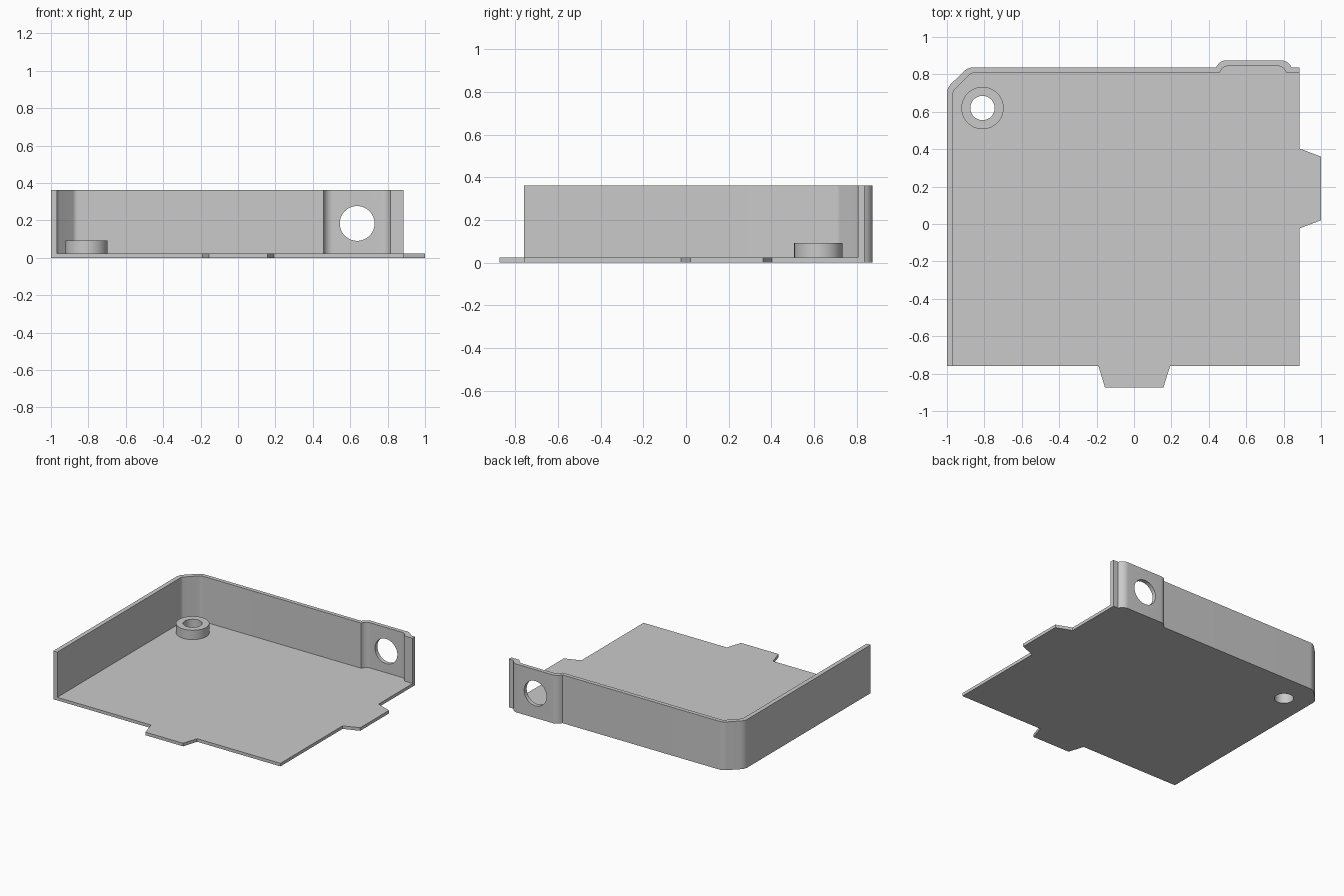
import bpy, bmesh, math
from mathutils import Vector

cube = bpy.data.objects.get("Cube")
if cube:
    bpy.data.objects.remove(cube, do_unlink=True)

grey = bpy.data.materials.new("light grey")
grey.use_nodes = True
grey.diffuse_color = (0.59, 0.59, 0.59, 1)
grey.node_tree.nodes["Principled BSDF"].inputs["Base Color"].default_value = grey.diffuse_color

FLOOR_TOP, WALL_TOP = 0.023, 0.362
FRONT, RIGHT_END = -0.76, 0.884


def rounded(points, steps=8):
    """Turn (x, y, radius) corners into a path with rounded bends."""
    path = []
    for i, (x, y, r) in enumerate(points):
        corner = Vector((x, y))
        if r == 0:
            path.append(corner)
            continue
        a = (Vector(points[i - 1][:2]) - corner).normalized()
        b = (Vector(points[i + 1][:2]) - corner).normalized()
        half = a.angle(b) / 2
        centre = corner + (a + b).normalized() * r / math.sin(half)
        start = (corner + a * r / math.tan(half) - centre).normalized()
        end = (corner + b * r / math.tan(half) - centre).normalized()
        for k in range(steps + 1):
            path.append(centre + start.lerp(end, k / steps).normalized() * r)
    return path


def prism(name, outline, bottom, top):
    bm = bmesh.new()
    face = bm.faces.new([bm.verts.new((x, y, bottom)) for x, y in outline])
    ext = bmesh.ops.extrude_face_region(bm, geom=[face])
    moved = [v for v in ext["geom"] if isinstance(v, bmesh.types.BMVert)]
    bmesh.ops.translate(bm, verts=moved, vec=(0, 0, top - bottom))
    bmesh.ops.recalc_face_normals(bm, faces=bm.faces)
    mesh = bpy.data.meshes.new(name)
    bm.to_mesh(mesh)
    bm.free()
    mesh.materials.append(grey)
    obj = bpy.data.objects.new(name, mesh)
    bpy.context.collection.objects.link(obj)
    return obj


def cylinder(name, radius, depth, location, rotation=(0, 0, 0)):
    bpy.ops.mesh.primitive_cylinder_add(vertices=64, radius=radius, depth=depth,
                                        location=location, rotation=rotation)
    obj = bpy.context.object
    obj.name = name
    obj.data.materials.append(grey)
    return obj


def activate(obj):
    bpy.ops.object.select_all(action="DESELECT")
    obj.select_set(True)
    bpy.context.view_layer.objects.active = obj


def cut(obj, cutter):
    activate(obj)
    mod = obj.modifiers.new("hole", "BOOLEAN")
    mod.operation = "DIFFERENCE"
    mod.solver = "EXACT"
    mod.object = cutter
    bpy.ops.object.modifier_apply(modifier=mod.name)


# Wall profile: chamfered back corner and a bulge near the open end
outer = rounded([(-1, FRONT, 0), (-1, 0.728, 0.07), (-0.888, 0.837, 0.07),
                 (0.438, 0.837, 0), (0.463, 0.875, 0.06),
                 (0.82, 0.875, 0.06), (0.843, 0.837, 0), (RIGHT_END, 0.837, 0)])
inner = rounded([(-0.967, FRONT, 0), (-0.967, 0.711, 0.035), (-0.871, 0.807, 0.035),
                 (0.457, 0.807, 0), (0.475, 0.845, 0.05),
                 (0.797, 0.845, 0.05), (0.815, 0.807, 0), (RIGHT_END, 0.807, 0)])
wall = prism("wall", outer + inner[::-1], 0, WALL_TOP)

# Floor fills the wall and carries two tapered tabs
right_tab = [(RIGHT_END, 0.404), (1, 0.36), (1, 0.02), (RIGHT_END, -0.024)]
front_tab = [(0.193, FRONT), (0.157, -0.875), (-0.155, -0.875), (-0.19, FRONT)]
floor = prism("floor", inner + right_tab + [(RIGHT_END, FRONT)] + front_tab, 0, FLOOR_TOP)

# Screw boss, with its hole going on through the floor
boss_x, boss_y, boss_top = -0.81, 0.62, 0.093
boss = cylinder("screw_boss", 0.113, boss_top - FLOOR_TOP,
                (boss_x, boss_y, (boss_top + FLOOR_TOP) / 2))
screw_cutter = cylinder("screw_cutter", 0.065, 0.5, (boss_x, boss_y, 0))
port_cutter = cylinder("port_cutter", 0.093, 0.3, (0.637, 0.86, 0.184), (math.pi / 2, 0, 0))

cut(floor, screw_cutter)
cut(boss, screw_cutter)
cut(wall, port_cutter)
for cutter in (screw_cutter, port_cutter):
    bpy.data.objects.remove(cutter, do_unlink=True)

for obj in (wall, floor, boss):
    activate(obj)
    bpy.ops.object.shade_smooth_by_angle(angle=math.radians(30))
